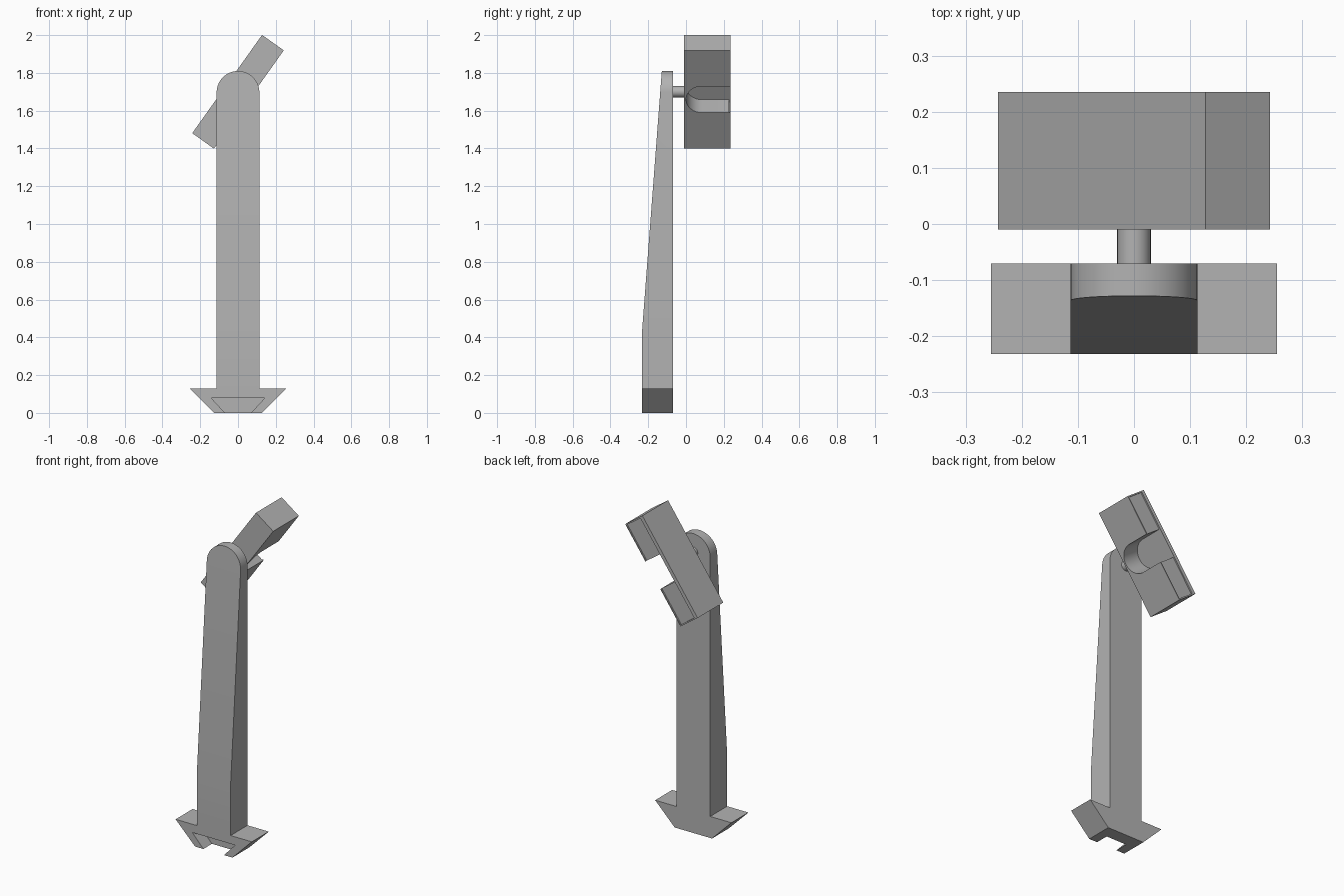
import bpy, bmesh, math
from mathutils import Matrix, Vector

if "Cube" in bpy.data.objects:
    bpy.data.objects.remove(bpy.data.objects["Cube"], do_unlink=True)

grey = bpy.data.materials.new("plain grey")
grey.use_nodes = True
colour = (0.45, 0.45, 0.45, 1)
grey.diffuse_color = colour
grey.node_tree.nodes["Principled BSDF"].inputs["Base Color"].default_value = colour


def arc(cx, cz, r, start, end, steps):
    angles = [math.radians(start + (end - start) * i / steps) for i in range(steps + 1)]
    return [(cx + r * math.cos(a), cz + r * math.sin(a)) for a in angles]


def prism(name, points, low, high, axis="y"):
    """Extrude a flat outline along x or y."""
    def place(p, t):
        return (p[0], t, p[1]) if axis == "y" else (t, p[0], p[1])
    bm = bmesh.new()
    base = bm.faces.new([bm.verts.new(place(p, low)) for p in points])
    moved = bmesh.ops.extrude_face_region(bm, geom=[base])["geom"]
    shift = Vector(place((0, 0), high - low))
    bmesh.ops.translate(bm, vec=shift, verts=[v for v in moved if isinstance(v, bmesh.types.BMVert)])
    bmesh.ops.recalc_face_normals(bm, faces=bm.faces)
    mesh = bpy.data.meshes.new(name)
    bm.to_mesh(mesh)
    bm.free()
    mesh.materials.append(grey)
    obj = bpy.data.objects.new(name, mesh)
    bpy.context.collection.objects.link(obj)
    return obj


def rect(x0, z0, x1, z1):
    return [(x0, z0), (x1, z0), (x1, z1), (x0, z1)]


def activate(obj):
    bpy.ops.object.select_all(action="DESELECT")
    obj.select_set(True)
    bpy.context.view_layer.objects.active = obj


def cut(obj, cutter):
    cutter.hide_render = True
    activate(obj)
    mod = obj.modifiers.new("cut", "BOOLEAN")
    mod.operation, mod.solver, mod.object = "DIFFERENCE", "EXACT", cutter
    bpy.ops.object.modifier_apply(modifier=mod.name)
    bpy.data.objects.remove(cutter, do_unlink=True)


def smooth(obj):
    activate(obj)
    bpy.ops.object.shade_smooth_by_angle(angle=math.radians(30))


FRONT, BACK, PIVOT, BEND = -0.232, -0.07, 1.70, 0.44

# Arm with flared foot and rounded top
half = [(0.125, 0), (0.255, 0.13), (0.113, 0.13)]
outline = half + arc(0, PIVOT - 0.003, 0.113, 0, 180, 32) + [(-x, z) for x, z in reversed(half)]
arm = prism("arm_and_foot", outline, FRONT, BACK)

# Taper the front of the arm above the bend
bm = bmesh.new()
bm.from_mesh(arm.data)
bmesh.ops.bisect_plane(bm, geom=bm.verts[:] + bm.edges[:] + bm.faces[:],
                       plane_co=(0, 0, BEND), plane_no=(0, 0, 1))
for v in bm.verts:
    if v.co.z > BEND and v.co.y < -0.2:
        v.co.y += 0.104 * (v.co.z - BEND) / (1.81 - BEND)
bm.to_mesh(arm.data)
bm.free()

# Dovetail slot in the front of the foot
slope = 0.01
slot = [(-0.07 + slope, -slope), (0.07 - slope, -slope), (0.143, 0.08), (-0.143, 0.08)]
cut(arm, prism("slot_cutter", slot, FRONT - 0.05, -0.15))
smooth(arm)

# Pivot pin
pin = prism("pivot_pin", arc(0, PIVOT, 0.03, 0, 348.75, 31), BACK - 0.01, 0)
smooth(pin)

# Tilted head block, with a rounded notch and shallow back recess
head = prism("head", rect(-0.0705, -0.319, 0.0705, 0.319), -0.01, 0.235)
R = 0.086
notch = arc(R, 0, R, 90, 270, 24) + [(0.3, -R), (0.3, R)]
cut(head, prism("notch_cutter", notch, -0.0485, 0.1, axis="x"))
cut(head, prism("recess_cutter", rect(-0.0485, -0.311, 0.0645, 0.311), 0.227, 0.3))
head.data.transform(Matrix.Translation((0, 0, PIVOT)) @ Matrix.Rotation(math.radians(35.4), 4, "Y"))
smooth(head)
